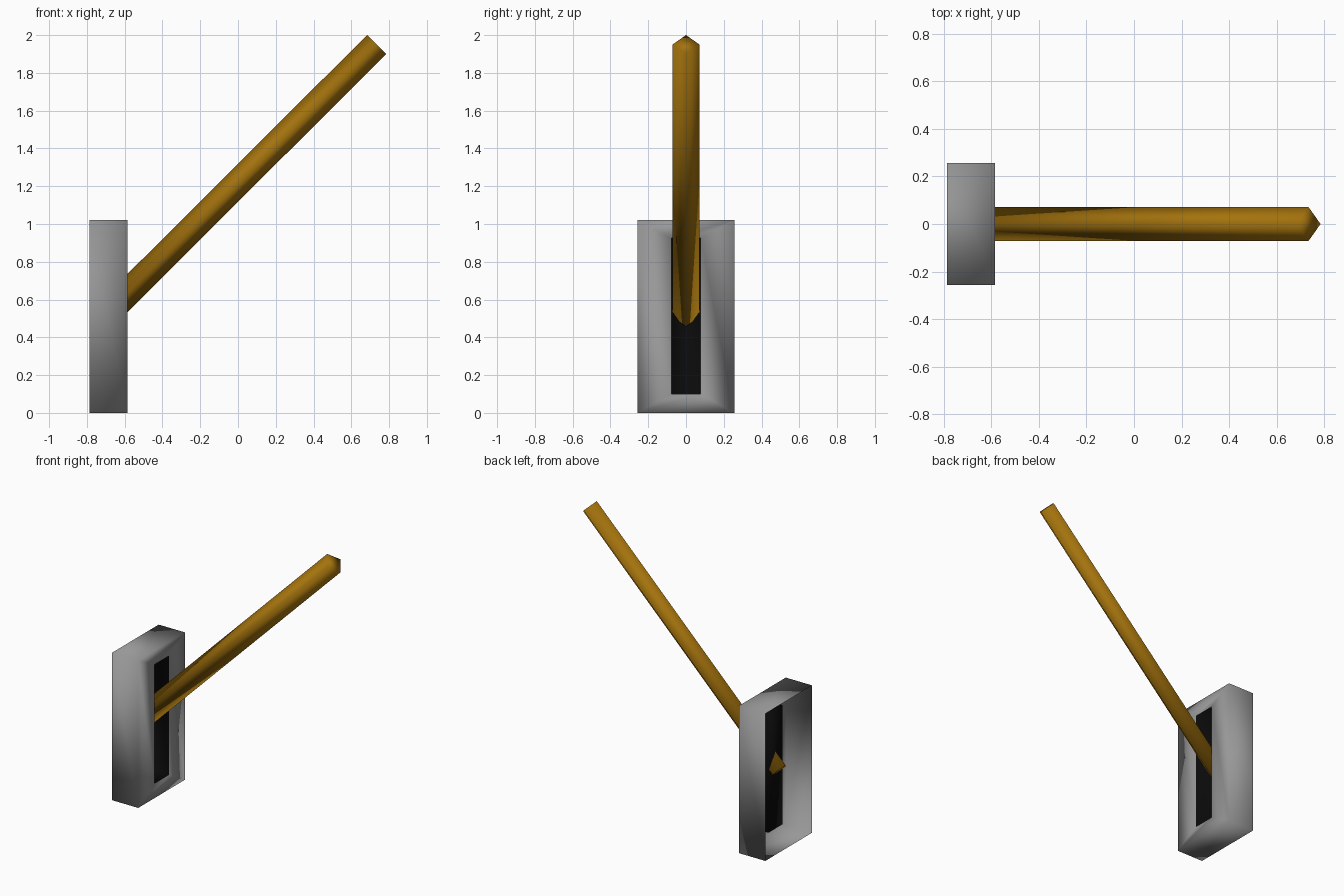
import bpy, bmesh
from mathutils import Vector

if "Cube" in bpy.data.objects:
    bpy.data.objects.remove(bpy.data.objects["Cube"])


def material(name, color):
    m = bpy.data.materials.new(name)
    m.diffuse_color = (*color, 1)
    m.use_nodes = True
    m.node_tree.nodes["Principled BSDF"].inputs["Base Color"].default_value = m.diffuse_color
    return m


def lofted(name, rings, cap_ends, mats=(), dark_from=None):
    """Join successive four-point rings with quads; cap the chosen ends."""
    bm = bmesh.new()
    loops = [[bm.verts.new(p) for p in ring] for ring in rings]
    for k, (a, b) in enumerate(zip(loops, loops[1:])):
        for i in range(4):
            j = (i + 1) % 4
            f = bm.faces.new((a[i], a[j], b[j], b[i]))
            f.material_index = int(dark_from is not None and k >= dark_from)
    for e in cap_ends:
        f = bm.faces.new(loops[e] if e else loops[e][::-1])
        f.material_index = int(dark_from is not None)
    for f in bm.faces:
        f.smooth = True
    mesh = bpy.data.meshes.new(name)
    bm.to_mesh(mesh)
    bm.free()
    for m in mats:
        mesh.materials.append(m)
    ob = bpy.data.objects.new(name, mesh)
    bpy.context.collection.objects.link(ob)
    return ob


def rect(x, w, z0, z1):
    return [(x, -w, z0), (x, w, z0), (x, w, z1), (x, -w, z1)]


brass = material("brass", (0.37, 0.17, 0.004))
black = material("slot_black", (0.003, 0.003, 0.003))
grey = material("plate_grey", (0.31, 0.31, 0.31))

# wall plate: open-backed shell with a recessed dark slot
back, front, recess = -0.787, -0.585, -0.686
lofted("wall_plate", [
    rect(back, 0.256, 0, 1.02),
    rect(front, 0.256, 0, 1.02),
    rect(front, 0.078, 0.1, 0.925),
    rect(recess, 0.078, 0.1, 0.925),
], cap_ends=[-1], mats=(grey, black), dark_from=2)


# lever: four-sided diamond bar leaning at 45 degrees, poking through the slot
def diamond(c, r=0.071, d=0.0505):
    c = Vector(c)
    return [c + Vector(o) for o in ((d, 0, -d), (0, r, 0), (-d, 0, d), (0, -r, 0))]


lofted("lever", [diamond((-0.712, 0, 0.508)), diamond((0.734, 0, 1.95))],
       cap_ends=[0, -1], mats=(brass,))
